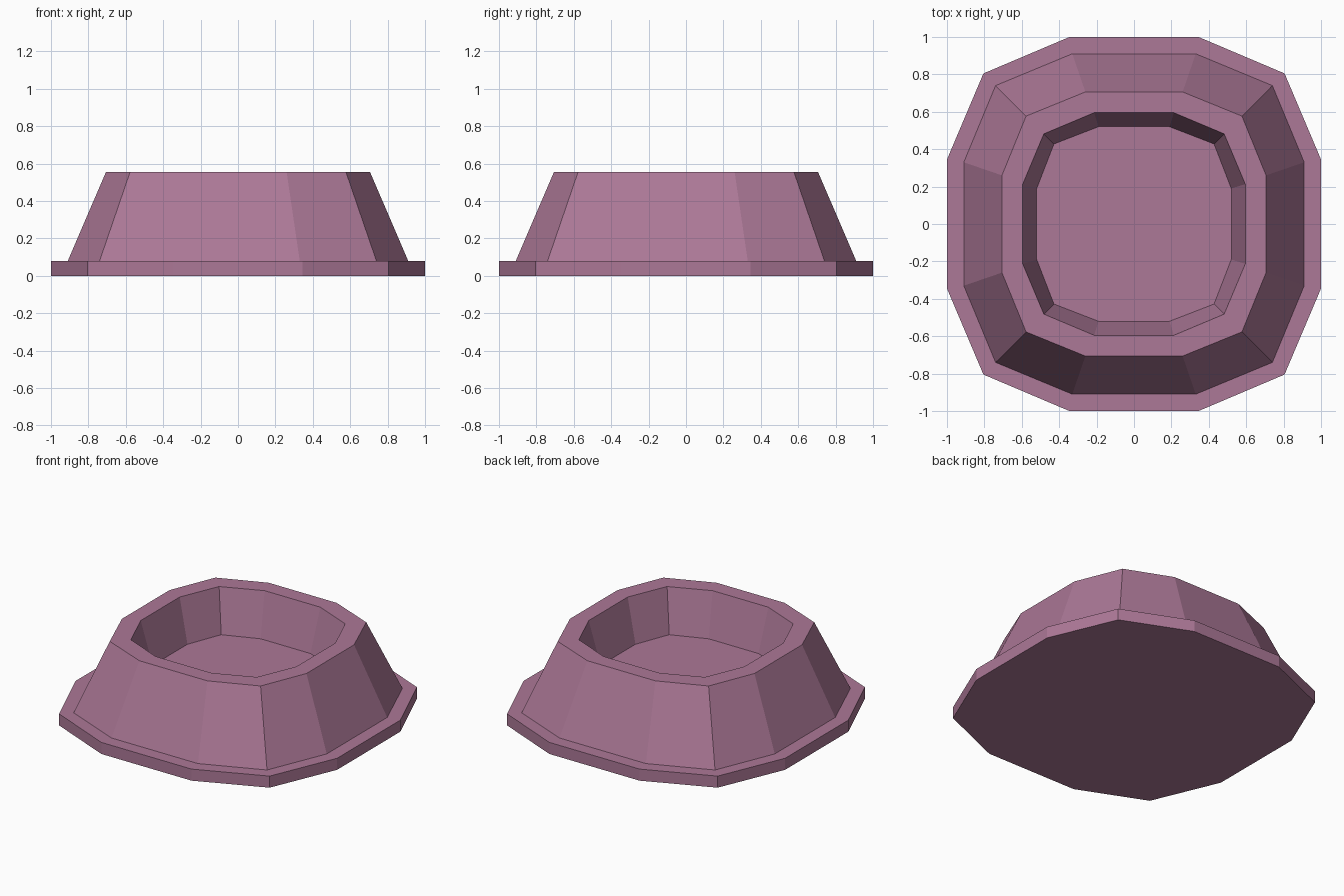
import bpy, bmesh

if "Cube" in bpy.data.objects:
    bpy.data.objects.remove(bpy.data.objects["Cube"])

# One muted mauve for the whole model
mauve = bpy.data.materials.new("muted_mauve")
mauve.diffuse_color = (0.413, 0.188, 0.309, 1)
mauve.use_nodes = True
mauve.node_tree.nodes["Principled BSDF"].inputs["Base Color"].default_value = mauve.diffuse_color


def ring(bm, half, side, corner, z):
    """Twelve-sided rounded square: flat sides with pointed corners."""
    pts, quarter = [], [(half, -side), (half, side), (corner, corner)]
    for _ in range(4):
        pts += quarter
        quarter = [(-y, x) for x, y in quarter]
    return [bm.verts.new((x, y, z)) for x, y in pts]


# Half width, half length of flat side, corner position, height
profile = [
    (1.00, 0.345, 0.805, 0.00),   # base flange, bottom
    (1.00, 0.345, 0.805, 0.08),   # base flange, top
    (0.91, 0.33, 0.74, 0.08),     # foot of sloping wall
    (0.706, 0.26, 0.577, 0.555),  # outer rim
    (0.595, 0.213, 0.482, 0.555), # inner rim
    (0.52, 0.19, 0.428, 0.257),   # basin floor
]

bm = bmesh.new()
rings = [ring(bm, *p) for p in profile]
for low, high in zip(rings, rings[1:]):
    for i in range(12):
        j = (i + 1) % 12
        bm.faces.new((low[i], low[j], high[j], high[i]))
bm.faces.new(rings[0][::-1])  # underside
bm.faces.new(rings[-1])       # basin floor
bmesh.ops.recalc_face_normals(bm, faces=bm.faces)

mesh = bpy.data.meshes.new("basin_pedestal")
bm.to_mesh(mesh)
bm.free()
mesh.materials.append(mauve)
bpy.context.collection.objects.link(bpy.data.objects.new("basin_pedestal", mesh))
